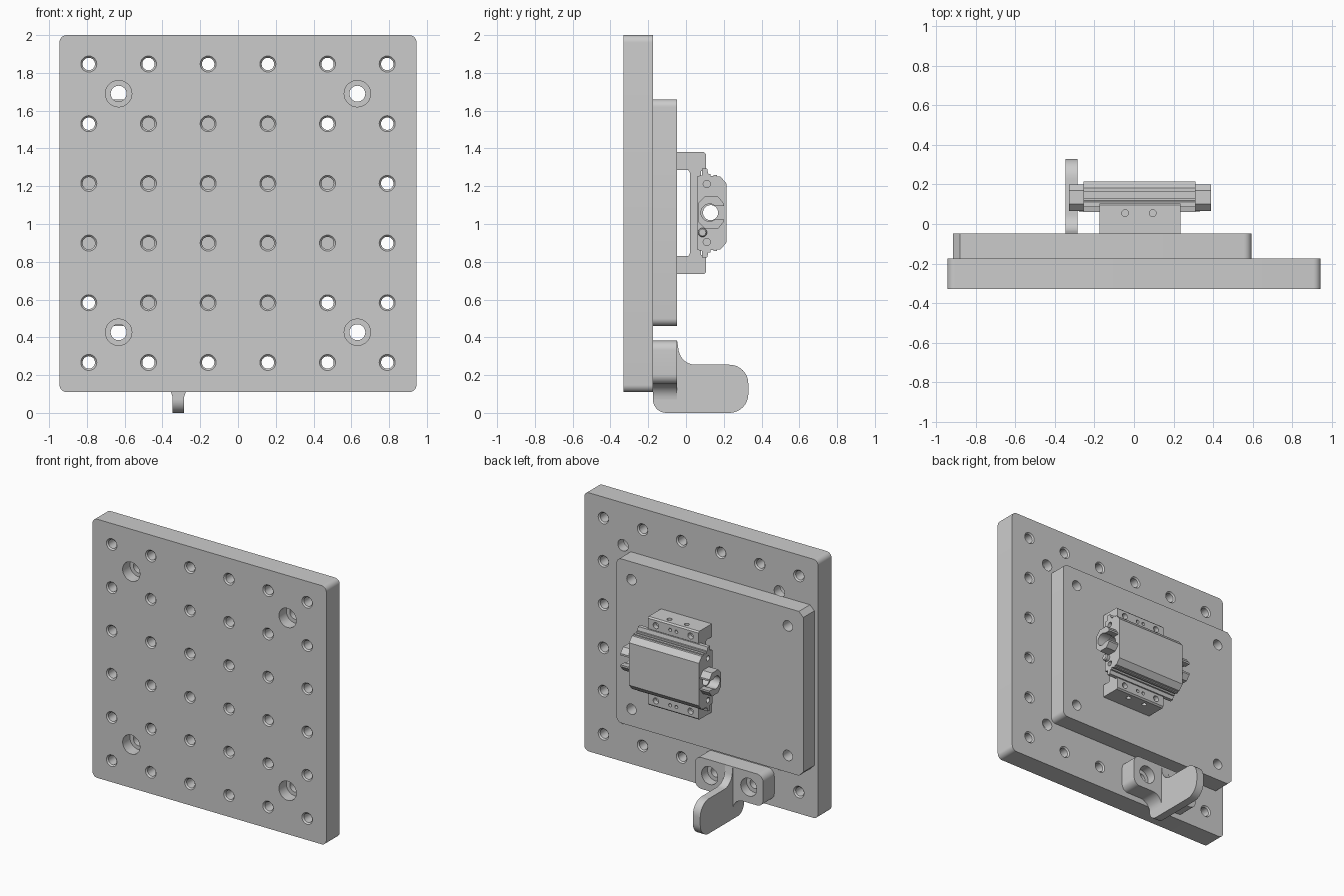
import bpy, bmesh, math
from mathutils import Vector

if "Cube" in bpy.data.objects:
    bpy.data.objects.remove(bpy.data.objects["Cube"])


def place(axis, u, v, w):
    return {'x': Vector((w, u, v)), 'y': Vector((u, w, v)), 'z': Vector((u, v, w))}[axis]


def finish(name, bm):
    bmesh.ops.recalc_face_normals(bm, faces=bm.faces)
    me = bpy.data.meshes.new(name)
    bm.to_mesh(me)
    bm.free()
    ob = bpy.data.objects.new(name, me)
    bpy.context.collection.objects.link(ob)
    return ob


def prism(name, pts, axis, a, b):
    """Extrude a 2D outline along an axis from a to b."""
    bm = bmesh.new()
    face = bm.faces.new([bm.verts.new(place(axis, u, v, a)) for u, v in pts])
    ext = bmesh.ops.extrude_face_region(bm, geom=[face])
    move = place(axis, 0, 0, b - a)
    bmesh.ops.translate(bm, vec=move,
                        verts=[g for g in ext['geom'] if isinstance(g, bmesh.types.BMVert)])
    return finish(name, bm)


def add_lathe(bm, axis, u, v, profile, n=28):
    """Closed turned solid; profile is (position along axis, radius)."""
    rings = [[bm.verts.new(place(axis, u + r * math.cos(2 * math.pi * i / n),
                                 v + r * math.sin(2 * math.pi * i / n), w))
              for i in range(n)] for w, r in profile]
    for p, q in zip(rings, rings[1:]):
        for i in range(n):
            bm.faces.new((p[i], p[(i + 1) % n], q[(i + 1) % n], q[i]))
    bm.faces.new(rings[0])
    bm.faces.new(rings[-1])


def drill(ob, holes):
    """Cut a list of (axis, u, v, profile) holes out of an object."""
    bm = bmesh.new()
    for h in holes:
        add_lathe(bm, *h)
    cutter = finish("hole_cutter", bm)
    cutter.hide_render = True
    mod = ob.modifiers.new("holes", 'BOOLEAN')
    mod.operation, mod.solver, mod.object = 'DIFFERENCE', 'EXACT', cutter
    bpy.context.view_layer.objects.active = ob
    bpy.ops.object.modifier_apply(modifier=mod.name)
    bpy.data.objects.remove(cutter)


def arc(cu, cv, r, a0, a1, n=8):
    return [(cu + r * math.cos(math.radians(a0 + (a1 - a0) * i / n)),
             cv + r * math.sin(math.radians(a0 + (a1 - a0) * i / n))) for i in range(n + 1)]


def rounded(u0, u1, v0, v1, r):
    return (arc(u1 - r, v1 - r, r, 0, 90) + arc(u0 + r, v1 - r, r, 90, 180) +
            arc(u0 + r, v0 + r, r, 180, 270) + arc(u1 - r, v0 + r, r, 270, 360))


# Breadboard plate with grid of chamfered holes and four counterbores
F, B = -0.33, -0.175
plate = prism("breadboard_plate", rounded(-0.945, 0.945, 0.11, 2.0, 0.038), 'y', F, B)
holes = []
for i in range(6):
    for j in range(6):
        holes.append(('y', -0.79 + 0.316 * i, 0.267 + 0.316 * j,
                      [(F - .01, .052), (F + .01, .033), (B - .01, .033), (B + .01, .052)]))
for x in (-0.632, 0.632):
    for z in (0.427, 1.69):
        holes.append(('y', x, z, [(F - .01, .07), (F + .085, .07), (F + .085, .042), (B + .01, .042)]))
drill(plate, holes)

# Adapter plate: chamfered on one end, rounded on the other
P0, P1 = B, -0.047
outline = ([(-0.88, 0.46)] + arc(0.555, 0.50, 0.04, 270, 360) + arc(0.555, 1.62, 0.04, 0, 90) +
           [(-0.88, 1.66), (-0.915, 1.625), (-0.915, 0.495)])
adapter = prism("adapter_plate", outline, 'y', P0, P1)
drill(adapter, [('y', x, z, [(P0 - .01, .038), (P1 + .01, .038)])
                for x in (-0.79, 0.474) for z in (0.583, 1.53)])

# Channel bracket holding the carriage
ZC = 1.058


def mirrored(half):
    """Mirror (y, height above centre) points to make a full outline."""
    return [(y, ZC + h) for y, h in half] + [(y, ZC - h) for y, h in reversed(half)]


bracket = prism("channel_bracket", mirrored(
    [(.02, .215), (.012, .228), (P1, .228), (P1, .323), (.095, .323), (.105, .313),
     (.105, .237), (.092, .222), (.08, .222)]), 'x', -0.175, 0.235)
holes = []
for s in (-1, 1):
    top = ZC + s * 0.323
    for x in (-0.045, 0.095):
        holes.append(('z', x, 0.055, [(top - s * .05, .017), (top + s * .02, .017)]))
    for x, r in ((-0.11, .022), (0.17, .022), (0.005, .012), (0.055, .012)):
        holes.append(('y', x, ZC + s * 0.275, [(0.07, r), (0.12, r)]))
drill(bracket, holes)

# Carriage body with ribbed shoulders and through bore
carriage = prism("carriage_body", mirrored(
    [(.06, .17), (.06, .195), (.085, .2), (.085, .235), (.112, .235), (.118, .208), (.13, .208),
     (.13, .196), (.145, .196), (.145, .202), (.165, .202), (.165, .194), (.182, .194),
     (.215, .155)]), 'x', -0.255, 0.31)
drill(carriage, [('x', 0.13, 1.06, [(-0.3, .04), (0.35, .04)])] +
      [('x', 0.11, ZC + s * .153, [(e - .03, .019), (e + .03, .019)])
       for s in (-1, 1) for e in (-0.255, 0.31)])

# Open collars at both ends of the bore
half = [(.155, .035), (.2, .035), (.2, .048), (.17, .085), (.1, .085), (.065, .05)]
bore = arc(0.125, 1.06, 0.046, -50, -310, 20)
collar = ([(y, 1.06 + h) for y, h in half] + [(y, 1.06 - h) for y, h in reversed(half)] + bore)
collars = [prism("collar_left", collar, 'x', -0.33, -0.255),
           prism("collar_right", collar, 'x', 0.31, 0.39)]

# Grease plugs beside the collars
bm = bmesh.new()
for a, b in ((-0.285, -0.245), (0.30, 0.34)):
    add_lathe(bm, 'x', 0.087, 0.955, [(a, .018), (a + .008, .024), (b - .008, .024), (b, .018)], 20)
plugs = finish("grease_plugs", bm)

# Hook base: rounded bar flaring down into the blade
XC = -0.316
z0, z1, w, r = 0.152, 0.382, 0.275, 0.05
base_outline = (arc(XC + w - r, z1 - r, r, 0, 90) + arc(XC - w + r, z1 - r, r, 90, 180) +
                arc(XC - w + r, z0 + r, r, 180, 270) + arc(XC - .11, z0 - .08, .08, 90, 0) +
                arc(XC + .11, z0 - .08, .08, 180, 90) + arc(XC + w - r, z0 + r, r, 270, 360))
base = prism("hook_base", base_outline, 'y', P0, P1)
drill(base, [('y', XC + s * 0.158, 0.267,
              [(P0 - .01, .036), (P0 + .06, .036), (P0 + .06, .065), (P1 + .01, .065)])
             for s in (-1, 1)])

# Hook blade
blade = prism("hook_blade",
              [(P0, 0.382), (P1, 0.382)] + arc(0.05, 0.345, 0.09, 190, 270) +
              arc(0.23, 0.155, 0.1, 90, 0) + arc(0.23, 0.10, 0.1, 0, -90) +
              arc(-0.105, 0.07, 0.07, 270, 180), 'x', XC - .03, XC + .03)

# Smooth round surfaces, keep edges crisp
bpy.ops.object.select_all(action='DESELECT')
for ob in bpy.context.collection.objects:
    ob.select_set(True)
bpy.context.view_layer.objects.active = plate
bpy.ops.object.shade_smooth_by_angle(angle=math.radians(30))
